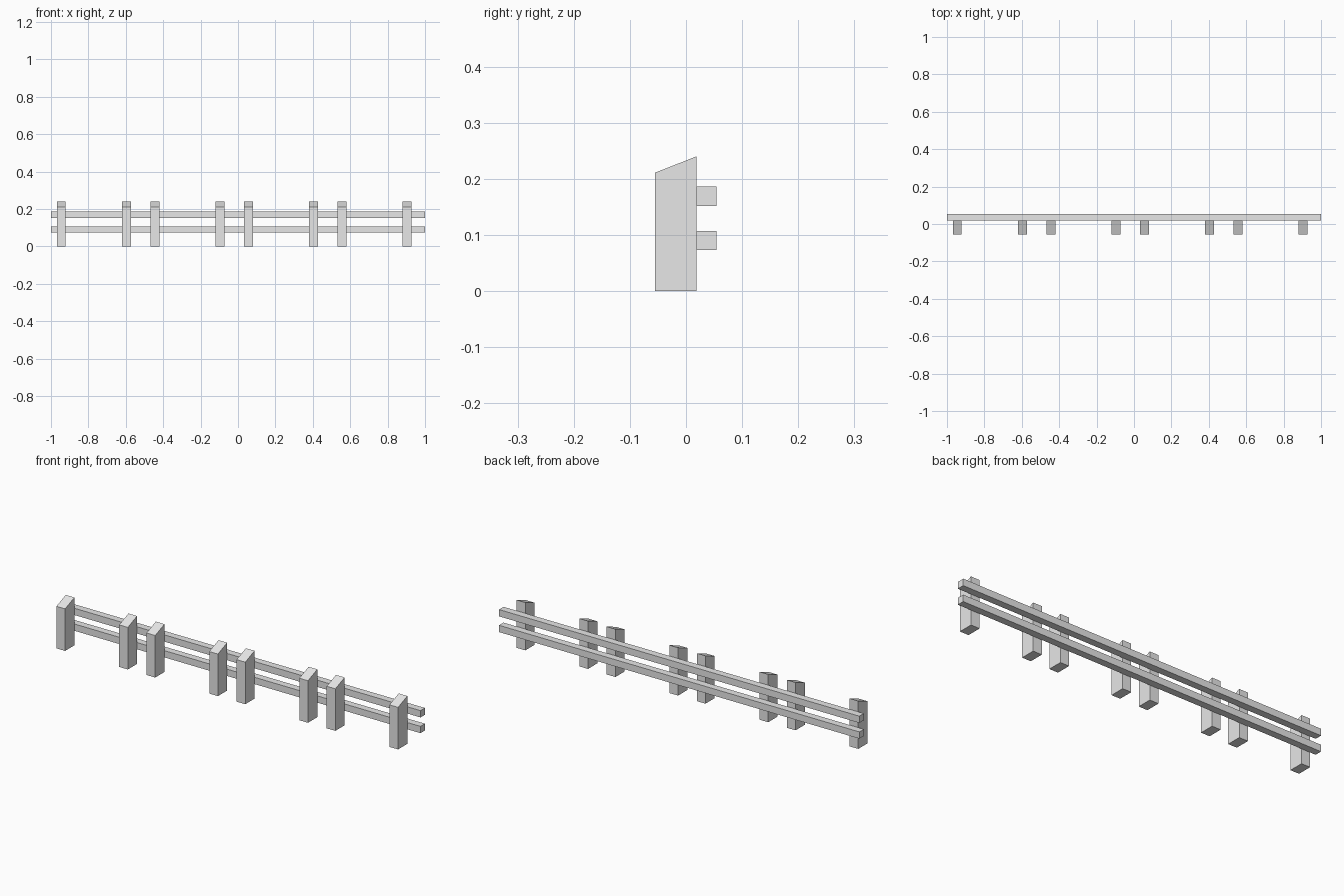
import bpy
import bmesh

cube = bpy.data.objects.get("Cube")
if cube:
    bpy.data.objects.remove(cube, do_unlink=True)

# Single plain grey
GREY = (0.8, 0.8, 0.8, 1.0)
grey = bpy.data.materials.new("plain_grey")
grey.use_nodes = True
grey.diffuse_color = GREY
for node in grey.node_tree.nodes:
    if node.type == 'BSDF_PRINCIPLED':
        node.inputs["Base Color"].default_value = GREY


def extrude_profile(name, profile, x_min, x_max):
    """Extrude a closed (y, z) outline along x."""
    bm = bmesh.new()
    face = bm.faces.new([bm.verts.new((x_min, y, z)) for y, z in profile])
    result = bmesh.ops.extrude_face_region(bm, geom=[face])
    verts = [v for v in result["geom"] if isinstance(v, bmesh.types.BMVert)]
    bmesh.ops.translate(bm, verts=verts, vec=(x_max - x_min, 0, 0))
    bmesh.ops.recalc_face_normals(bm, faces=bm.faces)
    mesh = bpy.data.meshes.new(name)
    bm.to_mesh(mesh)
    bm.free()
    mesh.materials.append(grey)
    obj = bpy.data.objects.new(name, mesh)
    bpy.context.collection.objects.link(obj)
    return obj


FRONT, JOINT, BACK = -0.055, 0.0185, 0.054
POST_HALF_WIDTH = 0.024

# Posts with sloped tops: four bays, two posts each
post_profile = [(FRONT, 0), (JOINT, 0), (JOINT, 0.24), (FRONT, 0.211)]
for bay in range(4):
    for side, start in (("right", -0.945), ("left", -0.597)):
        x = start + bay * 0.5
        extrude_profile(f"post_{side}_{bay + 1}", post_profile,
                        x - POST_HALF_WIDTH, x + POST_HALF_WIDTH)

# Two long rails fixed to the back of the posts
for name, bottom in (("lower_rail", 0.073), ("upper_rail", 0.152)):
    top = bottom + 0.034
    extrude_profile(name, [(JOINT, bottom), (BACK, bottom),
                           (BACK, top), (JOINT, top)], -1, 1)
